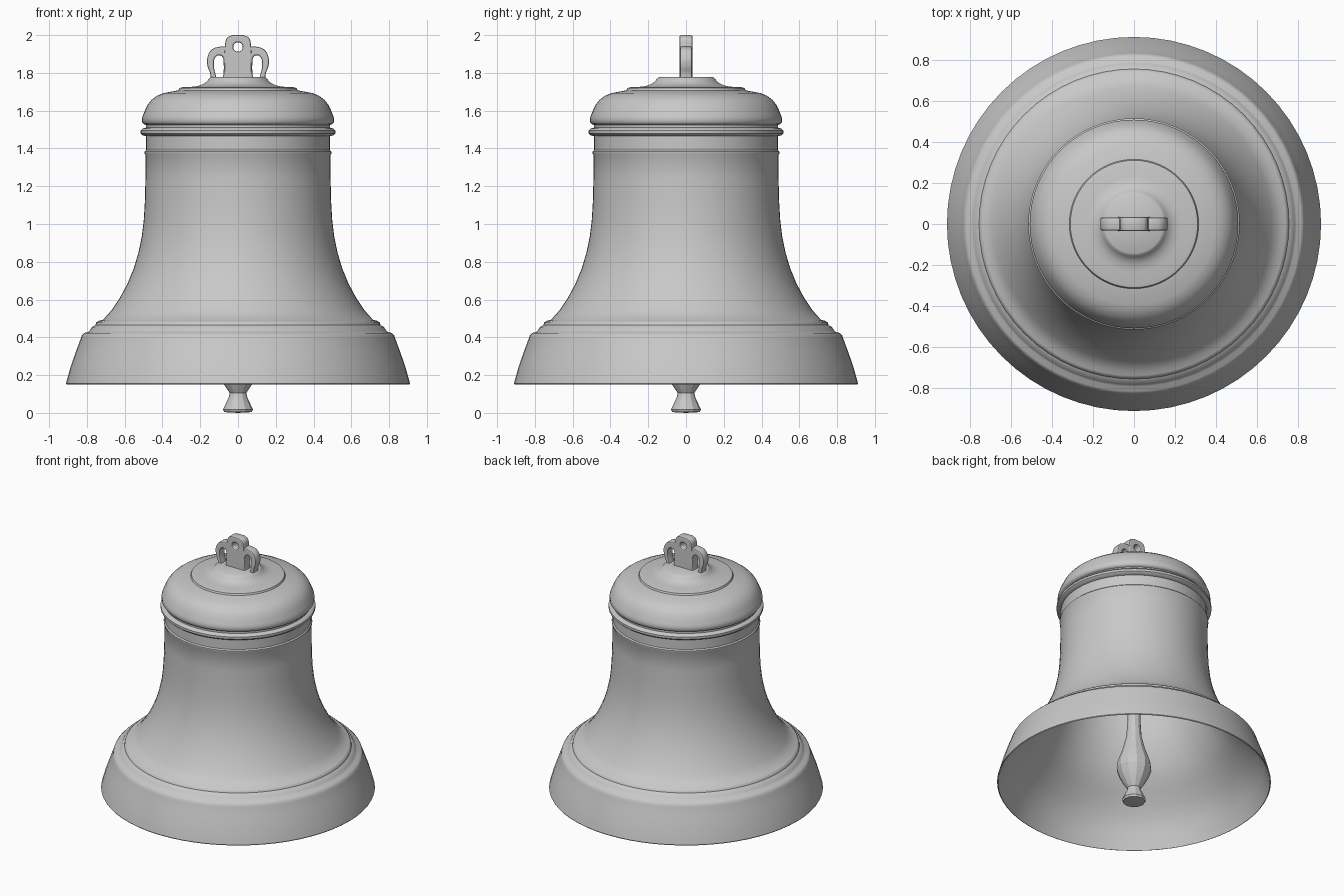
import bpy, bmesh, math
from mathutils import Matrix

cube = bpy.data.objects.get("Cube")
if cube:
    bpy.data.objects.remove(cube, do_unlink=True)

metal = bpy.data.materials.new("grey metal")
metal.use_nodes = True
GREY = (0.58, 0.58, 0.58, 1)
metal.diffuse_color = GREY
metal.node_tree.nodes["Principled BSDF"].inputs["Base Color"].default_value = GREY


def finish(obj, angle):
    """Apply the metal and smooth everything but the sharp edges."""
    obj.data.materials.clear()
    obj.data.materials.append(metal)
    bpy.ops.object.select_all(action="DESELECT")
    obj.select_set(True)
    bpy.context.view_layer.objects.active = obj
    bpy.ops.object.shade_smooth_by_angle(angle=math.radians(angle))


def lathe(name, profile, sides, angle):
    """Revolve (radius, height) points around the z axis."""
    bm = bmesh.new()
    verts = [bm.verts.new((r, 0, z)) for r, z in profile]
    edges = [bm.edges.new(pair) for pair in zip(verts, verts[1:])]
    bmesh.ops.spin(bm, geom=verts + edges, axis=(0, 0, 1), cent=(0, 0, 0),
                   angle=math.tau, steps=sides, use_duplicate=False)
    bmesh.ops.remove_doubles(bm, verts=bm.verts, dist=0.0005)
    bmesh.ops.recalc_face_normals(bm, faces=bm.faces)
    mesh = bpy.data.meshes.new(name)
    bm.to_mesh(mesh)
    bm.free()
    obj = bpy.data.objects.new(name, mesh)
    bpy.context.collection.objects.link(obj)
    finish(obj, angle)


def plate(name, outlines, depth, bevel):
    """Upright flat plate; outlines after the first are holes."""
    curve = bpy.data.curves.new(name, "CURVE")
    curve.dimensions, curve.fill_mode = "2D", "BOTH"
    curve.extrude, curve.bevel_depth = depth - bevel, bevel
    curve.bevel_resolution, curve.offset = 1, -bevel
    curve.resolution_u = 5
    for points, smooth in outlines:
        spline = curve.splines.new("BEZIER")
        spline.bezier_points.add(len(points) - 1)
        spline.use_cyclic_u = True
        for i, (bp, (x, z)) in enumerate(zip(spline.bezier_points, points)):
            bp.co = (x, z, 0)
            kind = "AUTO" if i in smooth else "VECTOR"
            bp.handle_left_type = bp.handle_right_type = kind
    obj = bpy.data.objects.new(name, curve)
    bpy.context.collection.objects.link(obj)
    bpy.ops.object.select_all(action="DESELECT")
    obj.select_set(True)
    bpy.context.view_layer.objects.active = obj
    bpy.ops.object.convert(target="MESH")
    obj = bpy.context.object
    obj.data.transform(Matrix.Rotation(math.pi / 2, 4, "X"))
    finish(obj, 35)


# Bell: flared skirt, moulded bands, waist, collar, shoulder and cap, then inner wall
skirt = [(0.908, 0.15), (0.911, 0.155), (0.908, 0.167), (0.886, 0.245), (0.858, 0.325),
         (0.832, 0.395), (0.828, 0.41), (0.815, 0.423), (0.792, 0.428),
         (0.783, 0.438), (0.772, 0.455), (0.755, 0.464), (0.751, 0.478),
         (0.738, 0.487), (0.715, 0.493)]
waist = [(0.67, 0.543), (0.625, 0.61), (0.585, 0.685), (0.552, 0.765), (0.528, 0.845),
         (0.51, 0.93), (0.499, 1.02), (0.493, 1.12), (0.49, 1.24), (0.49, 1.365)]
collar = [(0.494, 1.372), (0.494, 1.384), (0.486, 1.392), (0.486, 1.465),
          (0.505, 1.47), (0.515, 1.48), (0.515, 1.496), (0.505, 1.506),
          (0.488, 1.51), (0.488, 1.525)]
shoulder = [(0.5, 1.529), (0.508, 1.54), (0.508, 1.562), (0.502, 1.578), (0.491, 1.605),
            (0.478, 1.632), (0.458, 1.657), (0.43, 1.678), (0.395, 1.693),
            (0.315, 1.708), (0.31, 1.72), (0.295, 1.724), (0.235, 1.727),
            (0.2, 1.734), (0.177, 1.745), (0.162, 1.758), (0.153, 1.771),
            (0.143, 1.777), (0, 1.778)]
inner = [(0, 1.69), (0.36, 1.67), (0.42, 1.64), (0.455, 1.57)]
inner += [(r - 0.022, z) for r, z in reversed(waist)]
inner += [(0.7, 0.487), (0.765, 0.415), (0.82, 0.345), (0.862, 0.265), (0.905, 0.15)]
lathe("bell_body", skirt + waist + collar + shoulder + inner, 64, 40)

# Clapper: long stem, bulging ball and flared foot
lathe("clapper", [(0, 1.69), (0.047, 1.69), (0.044, 0.62), (0.052, 0.5), (0.077, 0.4),
                  (0.112, 0.3), (0.117, 0.25), (0.1, 0.2), (0.073, 0.148),
                  (0.044, 0.105), (0.048, 0.085), (0.079, 0.018), (0.073, 0.004),
                  (0, 0)], 12, 20)

# Hanger: pierced centre plate
hole = [(0.025 * math.cos(a * math.pi / 4), 1.937 + 0.025 * math.sin(a * math.pi / 4))
        for a in range(8)]
right_side = [(0.083, 1.765), (0.072, 1.81), (0.069, 1.945), (0.058, 1.985), (0.03, 2.0)]
left_side = [(-x, z) for x, z in reversed(right_side)]
plate("hanger_plate", [(right_side + left_side, {2, 3, 6, 7}), (hole, set(range(8)))],
      0.035, 0.008)

# Hanger: a looped arm on each side
for side, sign in (("left", 1), ("right", -1)):
    outer = [(0.05, 1.765), (0.05, 1.938), (0.1, 1.938), (0.138, 1.924), (0.161, 1.885),
             (0.162, 1.84), (0.147, 1.795), (0.145, 1.765)]
    gap = [(0.078, 1.775), (0.076, 1.85), (0.083, 1.885), (0.103, 1.893),
           (0.122, 1.878), (0.128, 1.84), (0.114, 1.775)]
    plate(side + "_hanger_arm",
          [([(sign * x, z) for x, z in outer], {2, 3, 4, 5, 6}),
           ([(sign * x, z) for x, z in gap], {1, 2, 3, 4, 5})], 0.031, 0.008)
